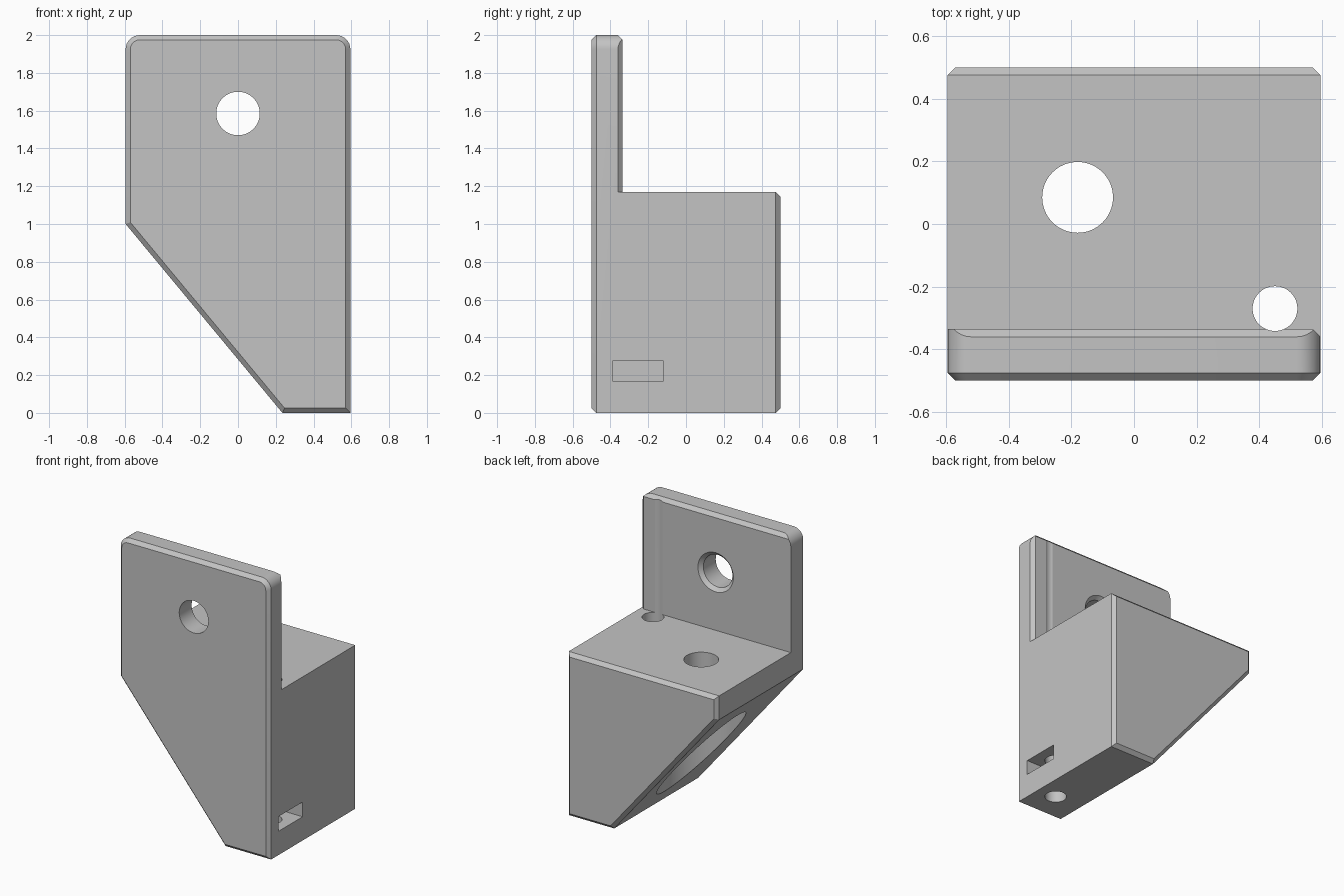
import bpy, bmesh, math
from mathutils import Vector

cube = bpy.data.objects.get("Cube")
if cube:
    bpy.data.objects.remove(cube, do_unlink=True)

W = 0.595          # half width
C = 0.025          # chamfer size
SHELF = 1.17       # height of the shelf
PLATE = -0.335     # back face of the upright plate

grey = bpy.data.materials.new("grey")
grey.use_nodes = True
grey.diffuse_color = (0.55, 0.55, 0.55, 1)
grey.node_tree.nodes["Principled BSDF"].inputs["Base Color"].default_value = grey.diffuse_color


def loft(name, rings):
    """Solid skinned through rings of equal point count, capped at both ends."""
    bm = bmesh.new()
    loops = [[bm.verts.new(p) for p in ring] for ring in rings]
    n = len(loops[0])
    for a, b in zip(loops, loops[1:]):
        for i in range(n):
            j = (i + 1) % n
            bm.faces.new((a[i], a[j], b[j], b[i]))
    bm.faces.new(loops[0])
    bm.faces.new(loops[-1])
    bmesh.ops.recalc_face_normals(bm, faces=bm.faces)
    mesh = bpy.data.meshes.new(name)
    bm.to_mesh(mesh)
    bm.free()
    mesh.materials.append(grey)
    ob = bpy.data.objects.new(name, mesh)
    bpy.context.collection.objects.link(ob)
    return ob


def inset(points, d):
    """Mitred inset of a convex counter-clockwise outline."""
    out = []
    n = len(points)
    for i, p in enumerate(points):
        e1 = (p - points[i - 1]).normalized()
        e2 = (points[(i + 1) % n] - p).normalized()
        n1, n2 = Vector((-e1.y, e1.x)), Vector((-e2.y, e2.x))
        out.append(p + (n1 + n2) * d / (1 + n1.dot(n2)))
    return out


def turned(name, axis, center, steps, sides=64):
    """Turned cutter; steps are (position along axis, radius)."""
    rings = []
    for t, r in steps:
        ring = []
        for k in range(sides):
            a = math.tau * k / sides
            u, v = center[0] + r * math.cos(a), center[1] + r * math.sin(a)
            ring.append((u, t, v) if axis == "y" else (u, v, t))
        rings.append(ring)
    return loft(name, rings)


# Silhouette in x/z with rounded top corners
R = 0.075
outline = [Vector((0.235, 0)), Vector((W, 0))]
for cx, start in ((W - R, 0), (R - W, 90)):
    for k in range(9):
        a = math.radians(start + k * 90 / 8)
        outline.append(Vector((cx + R * math.cos(a), 2 - R + R * math.sin(a))))
outline.append(Vector((-W, 1.0)))

# Main body with chamfered front and back rims
body = loft("mounting_bracket", [
    [(p.x, y, p.y) for p in (inset(outline, d) if d else outline)]
    for y, d in ((-0.5, C), (C - 0.5, 0), (0.5 - C, 0), (0.5, C))])

# Space above the shelf, with the shelf and plate edge chamfers
step = [(PLATE, SHELF), (0.5 - C, SHELF), (0.6, SHELF - 0.125), (0.6, 2.2),
        (PLATE - 0.225, 2.2), (PLATE, 2 - C)]
cutters = [loft("shelf_cutter", [[(x, y, z) for y, z in step] for x in (-0.8, 0.8)])]

# Chamfer on the plate's left back edge
wedge = [(W - C - 0.03, PLATE + 0.03), (W + 0.05, PLATE - C - 0.05), (W + 0.1, PLATE + 0.03)]
cutters.append(loft("edge_cutter", [[(x, y, z) for x, y in wedge] for z in (SHELF, 2.2)]))

# Countersunk hole through the plate
cutters.append(turned("plate_hole_cutter", "y", (0, 1.585),
                      [(-0.6, 0.115), (PLATE - C, 0.115), (PLATE + C, 0.115 + 2 * C)]))

# Shelf hole with a wide recess from the sloping underside
cutters.append(turned("shelf_hole_cutter", "z", (-0.18, 0.085),
                      [(-0.1, 0.29), (1.0, 0.29), (1.0, 0.113), (1.4, 0.113)]))

# Long pin hole, grazing the back of the plate
cutters.append(turned("pin_hole_cutter", "z", (0.45, -0.27), [(-0.1, 0.0715), (2.2, 0.0715)], 48))

# Nut slot in the left side
slot = [(-0.39, 0.17), (-0.12, 0.17), (-0.12, 0.275), (-0.39, 0.275)]
cutters.append(loft("nut_slot_cutter", [[(x, y, z) for y, z in slot] for x in (0.32, 0.8)]))

# Cut everything out of the body
bpy.ops.object.select_all(action="DESELECT")
bpy.context.view_layer.objects.active = body
body.select_set(True)
for cutter in cutters:
    cutter.hide_render = True
    mod = body.modifiers.new(cutter.name, "BOOLEAN")
    mod.operation = "DIFFERENCE"
    mod.solver = "EXACT"
    mod.object = cutter
    bpy.ops.object.modifier_apply(modifier=mod.name)
    bpy.data.objects.remove(cutter, do_unlink=True)

bpy.ops.object.shade_smooth_by_angle(angle=math.radians(20))
